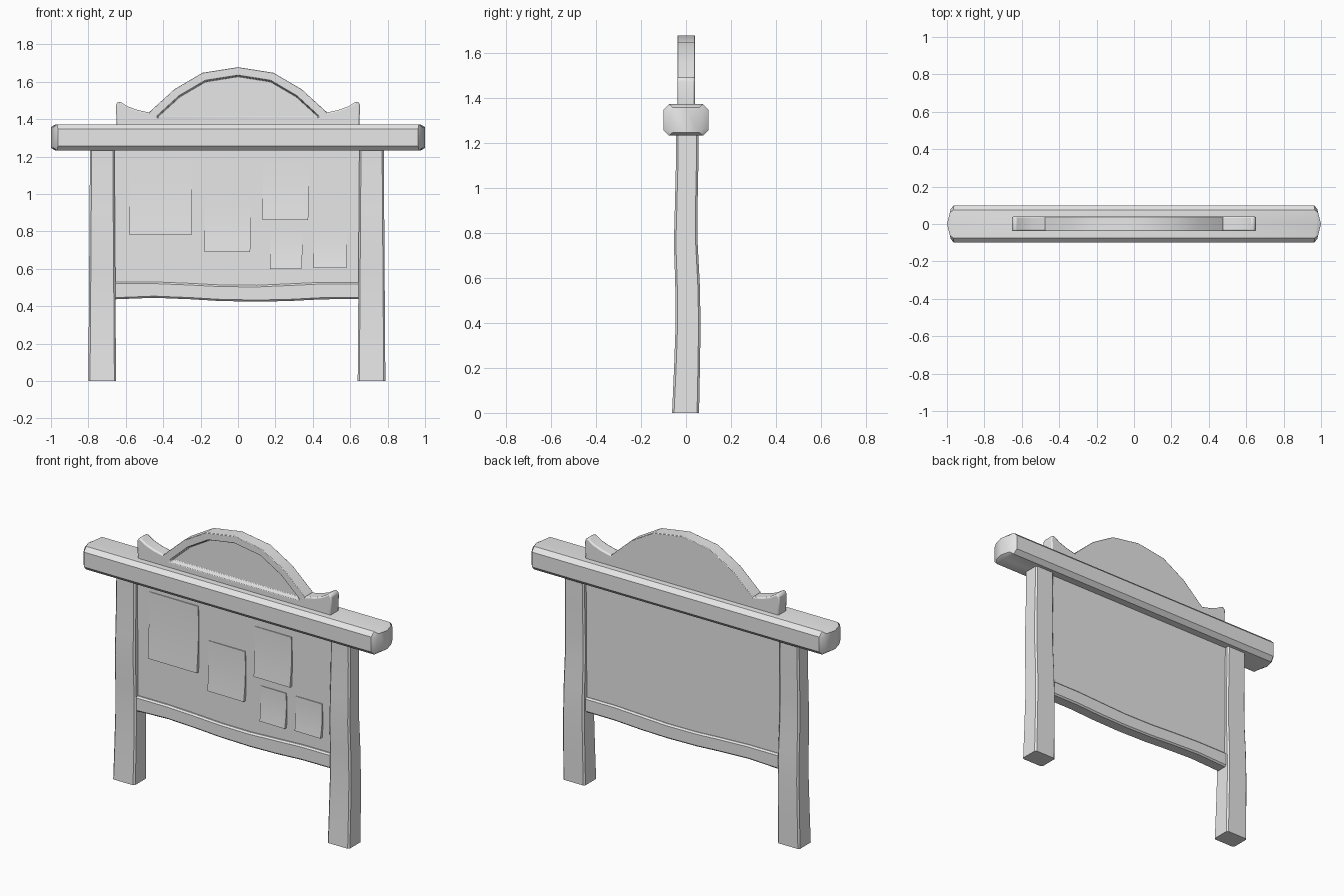
import bpy, bmesh, math

cube = bpy.data.objects.get("Cube")
if cube:
    bpy.data.objects.remove(cube, do_unlink=True)

GREY = (0.8, 0.8, 0.8, 1)
grey = bpy.data.materials.new("plain grey")
grey.use_nodes = True
grey.diffuse_color = GREY
grey.node_tree.nodes["Principled BSDF"].inputs["Base Color"].default_value = GREY


def finish(name, bm, bevel=0, angle=30):
    """Turn a bmesh into a finished object."""
    bmesh.ops.recalc_face_normals(bm, faces=bm.faces)
    mesh = bpy.data.meshes.new(name)
    bm.to_mesh(mesh)
    bm.free()
    mesh.materials.append(grey)
    obj = bpy.data.objects.new(name, mesh)
    bpy.context.collection.objects.link(obj)
    if bevel:
        mod = obj.modifiers.new("soft edges", 'BEVEL')
        mod.width, mod.segments, mod.limit_method = bevel, 2, 'ANGLE'
        mod.angle_limit = math.radians(40)
    bpy.ops.object.select_all(action='DESELECT')
    obj.select_set(True)
    bpy.context.view_layer.objects.active = obj
    bpy.ops.object.shade_smooth_by_angle(angle=math.radians(angle))
    return obj


def loft(rings, caps=True):
    """Skin a list of closed rings of points."""
    bm = bmesh.new()
    rows = [[bm.verts.new(p) for p in ring] for ring in rings]
    n = len(rows[0])
    for a, b in zip(rows, rows[1:]):
        for i in range(n):
            j = (i + 1) % n
            bm.faces.new((a[i], a[j], b[j], b[i]))
    if caps:
        bm.faces.new(rows[0])
        bm.faces.new(rows[-1])
    return bm, rows


def chamfered(a0, a1, b0, b1, c):
    """Rectangle with cut corners."""
    return [(a0 + c, b0), (a1 - c, b0), (a1, b0 + c), (a1, b1 - c),
            (a1 - c, b1), (a0 + c, b1), (a0, b1 - c), (a0, b0 + c)]


# Top beam: cut-corner section with shrinking, ridged ends
half = [(0, -0.07), (0.075, -0.07), (0.1, -0.045), (0.1, 0.045), (0.075, 0.07), (0, 0.07)]
section = half + [(-y, z) for y, z in half[-2:0:-1]]


def beam_ring(side, x, scale, lean):
    return [(side * (x - lean * abs(y)), y * scale, 1.302 + z * scale) for y, z in section]


bm, rows = loft([beam_ring(-1, 1, 0.8, 0.2), beam_ring(-1, 0.975, 1, 0.12),
                 beam_ring(1, 0.975, 1, 0.12), beam_ring(1, 1, 0.8, 0.2)], caps=False)
for row in (rows[0], rows[-1]):
    bm.faces.new(row[:6])
    bm.faces.new(row[5:] + row[:1])
finish("top_beam", bm, angle=35)

# Gently warped posts: height, front, back
warp = [(0, -0.062, 0.058), (0.2, -0.053, 0.062), (0.4, -0.046, 0.065),
        (0.58, -0.048, 0.061), (0.75, -0.054, 0.052), (0.9, -0.05, 0.051),
        (1.1, -0.045, 0.055), (1.28, -0.045, 0.055)]
for name, side, shift in (("right_post", -1, -0.006), ("left_post", 1, -0.006)):
    rings = []
    for z, front, back in warp:
        w = 0.074 - 0.009 * z / 1.28
        x = side * 0.72 + shift
        rings.append([(px, py, z) for px, py in chamfered(x - w, x + w, front, back, 0.009)])
    finish(name, loft(rings)[0], angle=25)

# Notice board panel
FACE = -0.02
bm, _ = loft([[(x, y, z) for x, y in chamfered(-0.69, 0.69, FACE, 0.03, 0.001)]
              for z in (0.47, 1.28)])
finish("board_panel", bm)

# Wavy bottom rail: x, bottom, top
wave = [(-0.68, 0.436, 0.53), (-0.45, 0.445, 0.53), (-0.25, 0.437, 0.522),
        (-0.1, 0.428, 0.514), (0.1, 0.424, 0.512), (0.28, 0.428, 0.52),
        (0.45, 0.437, 0.528), (0.68, 0.438, 0.528)]
bm, _ = loft([[(x, y, z) for y, z in chamfered(-0.037, 0.043, lo, hi, 0.009)]
              for x, lo, hi in wave])
finish("bottom_rail", bm, angle=25)

# Crest arch: extruded outline with a sunken front panel
arch = [(0.475, 1.36), (0.475, 1.437), (0.34, 1.56), (0.19, 1.648), (0, 1.678)]
outline = arch + [(-x, z) for x, z in arch[-2::-1]]
bm, rows = loft([[(x, y, z) for x, z in outline] for y in (0.04, -0.038)])
bm.normal_update()
bm.faces.ensure_lookup_table()
front = [f for f in bm.faces if all(v in rows[1] for v in f.verts)]
bmesh.ops.recalc_face_normals(bm, faces=bm.faces)
bmesh.ops.inset_region(bm, faces=front, thickness=0.042, use_even_offset=True)
bmesh.ops.inset_region(bm, faces=front, thickness=0.008, depth=-0.03, use_even_offset=True)
finish("crest_arch", bm, bevel=0.005)

# Flared wing tips on both sides of the arch
wing = [(0.45, 1.36), (0.648, 1.36), (0.653, 1.47), (0.648, 1.488), (0.632, 1.495),
        (0.59, 1.468), (0.54, 1.45), (0.45, 1.43)]
for name, side in (("right_crest_wing", -1), ("left_crest_wing", 1)):
    bm, _ = loft([[(side * x, y, z) for x, z in wing] for y in (-0.038, 0.04)])
    finish(name, bm, bevel=0.008)

# Pinned paper sheets whose lower edges curl away from the board
papers = [(-0.58, -0.25, 0.78, 1.18), (-0.18, 0.065, 0.69, 0.99), (0.13, 0.375, 0.86, 1.16),
          (0.17, 0.34, 0.6, 0.81), (0.405, 0.58, 0.605, 0.81)]
STEPS = 6
for i, (x0, x1, z0, z1) in enumerate(papers):
    rings = []
    for s in range(STEPS + 1):
        t = s / STEPS
        y = FACE - 0.003 - 0.013 * t * t
        bow = 0.004 * math.sin(math.pi * t)
        z = z1 + (z0 - z1) * t
        rings.append([(x0, y, z), (x1 + bow, y - 0.003, z),
                      (x1 + bow, FACE + 0.002, z), (x0, FACE + 0.002, z)])
    finish("paper_sheet_%d" % (i + 1), loft(rings)[0])
